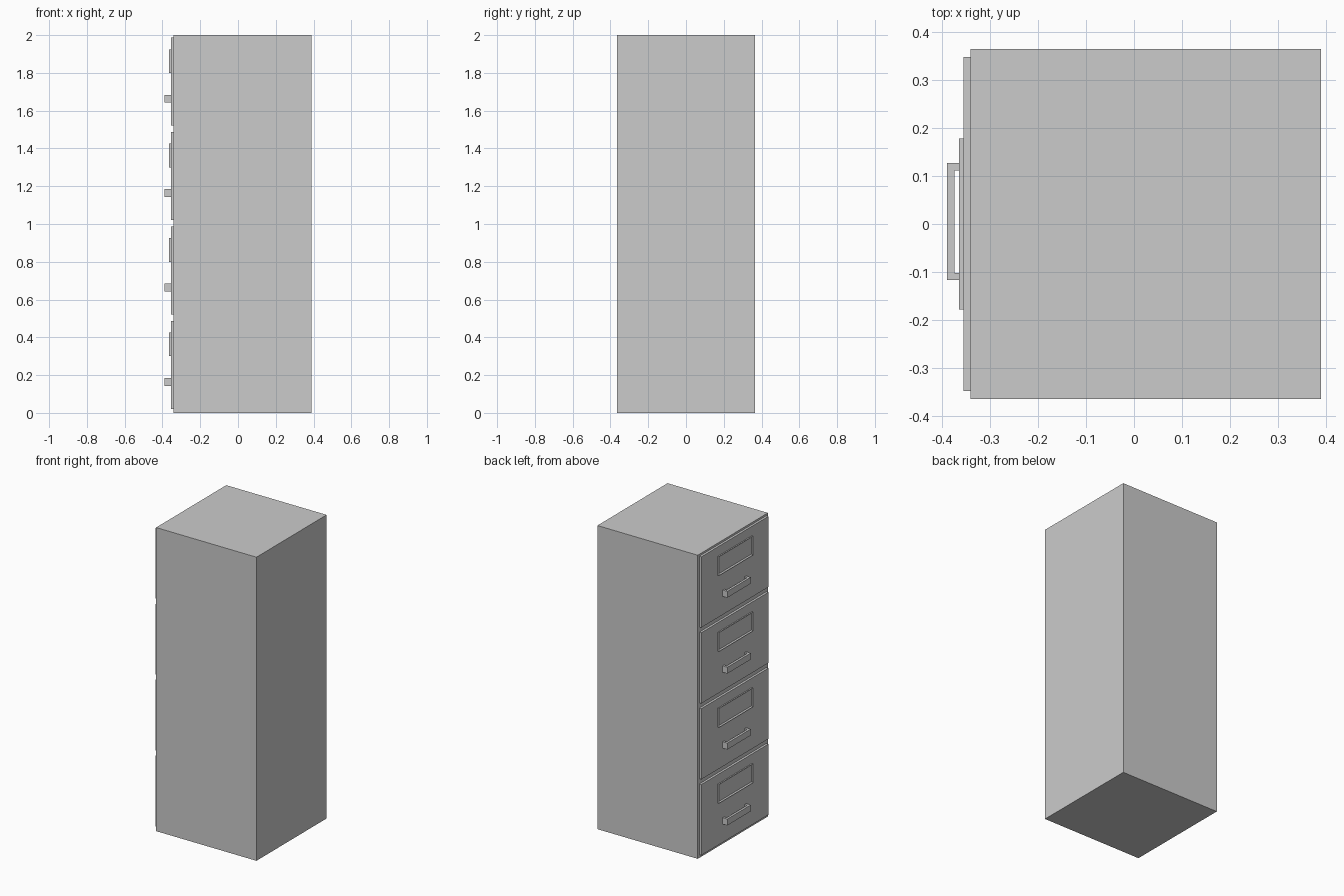
import bpy, bmesh

if "Cube" in bpy.data.objects:
    bpy.data.objects.remove(bpy.data.objects["Cube"])

BODY_X, DRAWER_X, LABEL_X, GRIP_X = -0.341, -0.356, -0.365, -0.39
PITCH = 0.5


def finish(name, bm):
    bmesh.ops.recalc_face_normals(bm, faces=bm.faces)
    mesh = bpy.data.meshes.new(name)
    bm.to_mesh(mesh)
    bm.free()
    ob = bpy.data.objects.new(name, mesh)
    bpy.context.collection.objects.link(ob)
    return ob


def prism(name, outline, z0, z1):
    """Extrude an xy outline from z0 up to z1."""
    bm = bmesh.new()
    face = bm.faces.new([bm.verts.new((x, y, z0)) for x, y in outline])
    ext = bmesh.ops.extrude_face_region(bm, geom=[face])
    top = [v for v in ext["geom"] if isinstance(v, bmesh.types.BMVert)]
    bmesh.ops.translate(bm, verts=top, vec=(0, 0, z1 - z0))
    return finish(name, bm)


def box(name, x0, x1, half_y, z0, z1):
    return prism(name, [(x0, -half_y), (x1, -half_y), (x1, half_y), (x0, half_y)], z0, z1)


def stack(ob):
    """Repeat a part once per drawer, going up."""
    mod = ob.modifiers.new("drawers", "ARRAY")
    mod.count = 4
    mod.use_relative_offset = False
    mod.use_constant_offset = True
    mod.constant_offset_displace = (0, 0, PITCH)


# Cabinet body
box("cabinet_body", BODY_X, 0.39, 0.365, 0, 2)

# Drawer fronts
stack(box("drawer_front", DRAWER_X, BODY_X, 0.349, 0.021, 0.487))

# Label holder: a thin plate with its outer face inset and recessed
label = box("label_holder", LABEL_X, DRAWER_X, 0.178, 0.30, 0.425)
bm = bmesh.new()
bm.from_mesh(label.data)
front = min(bm.faces, key=lambda f: f.calc_center_median().x)
bmesh.ops.inset_region(bm, faces=[front], thickness=0.01)
bmesh.ops.translate(bm, verts=front.verts, vec=(0.008, 0, 0))
bm.to_mesh(label.data)
bm.free()
stack(label)

# Pull handle: U-shaped bar seen from above
t, y0, y1 = 0.015, -0.117, 0.127
stack(prism("pull_handle", [
    (DRAWER_X, y0), (GRIP_X, y0), (GRIP_X, y1), (DRAWER_X, y1),
    (DRAWER_X, y1 - t), (GRIP_X + t, y1 - t), (GRIP_X + t, y0 + t), (DRAWER_X, y0 + t),
], 0.142, 0.184))
